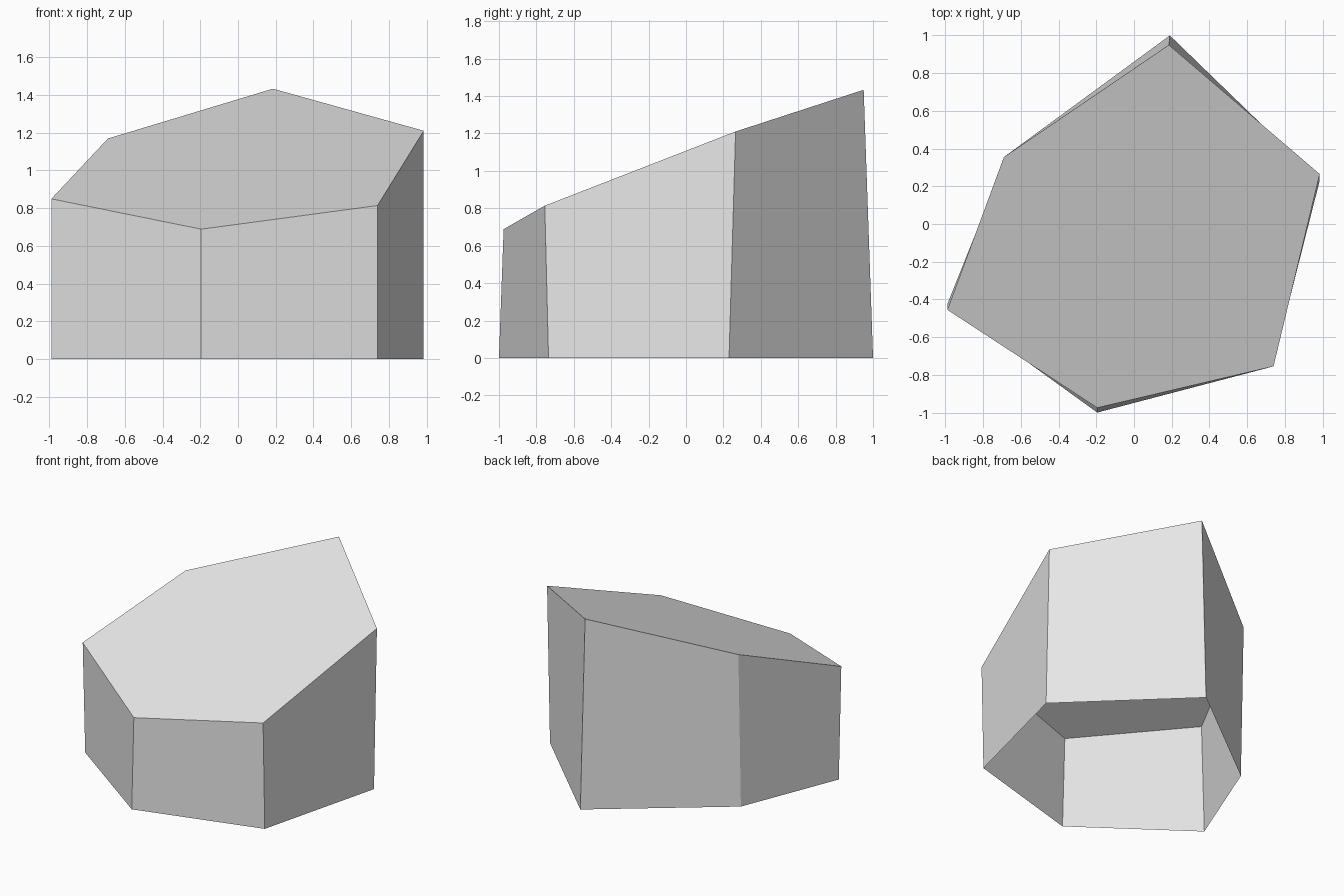
import bpy
import bmesh

default = bpy.data.objects.get("Cube")
if default:
    bpy.data.objects.remove(default, do_unlink=True)

# Plain grey material
GREY = (0.8, 0.8, 0.8, 1.0)
grey = bpy.data.materials.new("plain_grey")
grey.use_nodes = True
grey.diffuse_color = GREY
bsdf = next(n for n in grey.node_tree.nodes if n.type == "BSDF_PRINCIPLED")
bsdf.inputs["Base Color"].default_value = GREY

# Irregular six-sided outline, counter-clockwise from the front corner
BASE = [(-0.195, -1.0), (0.74, -0.735), (0.985, 0.23),
        (0.19, 1.0), (-0.69, 0.325), (-0.99, -0.425)]
RIM = [(-0.195, -0.975), (0.74, -0.755), (0.985, 0.265),
       (0.185, 0.95), (-0.69, 0.355), (-0.99, -0.455)]


def slope(x, y):
    """Height of the slanted top plane."""
    return 1.066 + 0.045 * x + 0.378 * y


# Hollow rock column: walls and slanted top, open underneath
bm = bmesh.new()
base = [bm.verts.new((x, y, 0)) for x, y in BASE]
rim = [bm.verts.new((x, y, slope(x, y))) for x, y in RIM]
for i in range(len(base)):
    j = (i + 1) % len(base)
    bm.faces.new((base[i], base[j], rim[j], rim[i]))
bm.faces.new(rim)

mesh = bpy.data.meshes.new("rock_column")
bm.to_mesh(mesh)
bm.free()
mesh.materials.append(grey)
rock = bpy.data.objects.new("rock_column", mesh)
bpy.context.collection.objects.link(rock)
